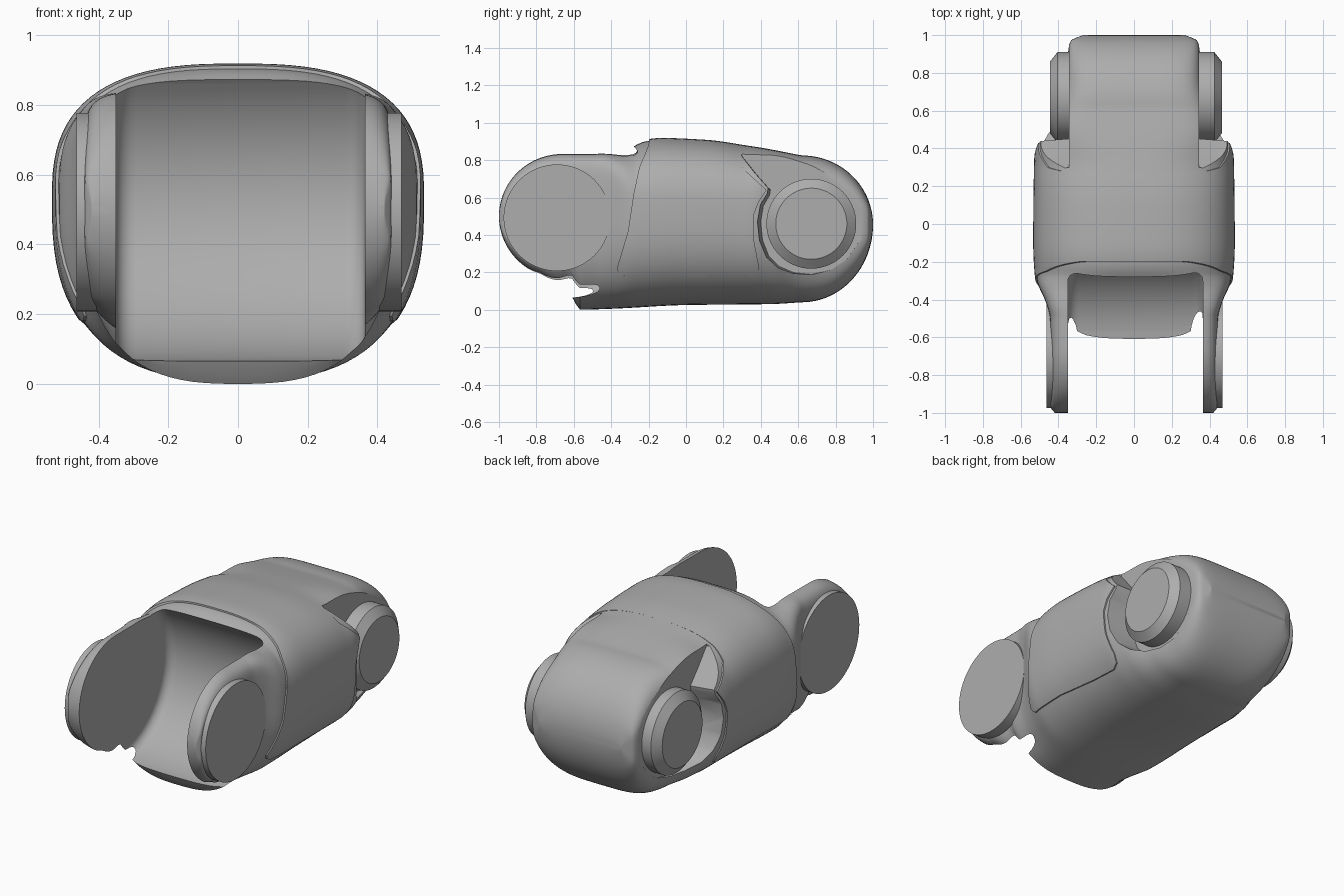
import bpy, bmesh
from math import cos, sin, pi, sqrt, copysign

cube = bpy.data.objects.get("Cube")
if cube:
    bpy.data.objects.remove(cube, do_unlink=True)

grey = bpy.data.materials.new("plain_grey")
grey.use_nodes = True
colour = (0.42, 0.42, 0.42, 1)
grey.diffuse_color = colour
grey.node_tree.nodes["Principled BSDF"].inputs["Base Color"].default_value = colour


def curve(points, y):
    """Monotone smooth interpolation through (y, value) points."""
    if y <= points[0][0]:
        return points[0][1]
    if y >= points[-1][0]:
        return points[-1][1]
    steps = [(b[1] - a[1]) / (b[0] - a[0]) for a, b in zip(points, points[1:])]

    def slope(i):
        if i == 0 or i == len(steps):
            return steps[min(i, len(steps) - 1)]
        a, b = steps[i - 1], steps[i]
        return 2 * a * b / (a + b) if a * b > 0 else 0

    i = max(k for k in range(len(steps)) if points[k][0] <= y)
    (ya, va), (yb, vb) = points[i], points[i + 1]
    h = yb - ya
    t = (y - ya) / h
    s = t * t * (3 - 2 * t)
    return (va + (vb - va) * s + h * slope(i) * t * (1 - t) ** 2
            - h * slope(i + 1) * t * t * (1 - t))


# Shape of the housing along its length
TOP = [(-.66, .84), (-.36, .84), (-.22, .9), (-.13, .91), (.1, .905), (.38, .87), (.62, .825)]
BOTTOM = [(-.78, .18), (-.68, .105), (-.6, .06), (-.575, .0), (-.4, .005),
          (0, .025), (.45, .03), (.62, .04)]
WIDTH = [(-1, .42), (-.97, .44), (-.5, .445), (-.42, .465), (-.29, .515), (-.1, .525),
         (.34, .52), (.46, .495), (.6, .42), (.75, .37), (.92, .35), (.97, .335), (1, .27)]
MIDDLE = [(-.66, .5), (-.2, .53), (.2, .53), (.62, .455)]
UPPER_POWER = [(-.45, 8), (-.25, 2.7), (.3, 2.7), (.6, 5)]
LOWER_POWER = [(-.85, 8), (-.6, 2.8), (.4, 2.7), (.8, 4)]


def arc(y, centre, radius, height):
    return height * sqrt(max(0, 1 - ((y - centre) / radius) ** 2))


def top(y):
    if y < -.66:
        return .5 + arc(y, -.66, .34, .34)
    if y > .62:
        return .455 + arc(y, .62, .38, .37)
    return curve(TOP, y)


def bottom(y):
    if y < -.78:
        return .5 - arc(y, -.66, .34, .34)
    if y > .62:
        return .455 - arc(y, .62, .38, .415)
    return curve(BOTTOM, y)


def finish(name, bm):
    bmesh.ops.recalc_face_normals(bm, faces=bm.faces)
    mesh = bpy.data.meshes.new(name)
    bm.to_mesh(mesh)
    bm.free()
    obj = bpy.data.objects.new(name, mesh)
    bpy.context.collection.objects.link(obj)
    mesh.materials.append(grey)
    return obj


def skin(name, rings):
    """Closed solid through a list of matching rings of points."""
    bm = bmesh.new()
    loops = [[bm.verts.new(p) for p in ring] for ring in rings]
    for a, b in zip(loops, loops[1:]):
        for i in range(len(a)):
            j = (i + 1) % len(a)
            bm.faces.new((a[i], a[j], b[j], b[i]))
    bm.faces.new(loops[0])
    bm.faces.new(loops[-1])
    return finish(name, bm)


def housing(name, grow=0):
    rings, count, around = [], 120, 88
    for k in range(1, count):
        y = -cos(pi * k / count)
        middle, ring = curve(MIDDLE, y), []
        raised = curve([(-.1, grow), (.28, 0)], y)
        for i in range(around):
            a = 2 * pi * (i + .5) / around
            c, s = cos(a), sin(a)
            power = curve(UPPER_POWER if s > 0 else LOWER_POWER, y)
            half = top(y) + raised - middle if s > 0 else middle - bottom(y)
            ring.append(((curve(WIDTH, y) + grow) * copysign(abs(c) ** (2 / power), c), y,
                         middle + half * copysign(abs(s) ** (2 / power), s)))
        rings.append(ring)
    return skin(name, rings)


def prism(name, outline, x_from, x_to, scales=(1, 1), centre=(0, 0)):
    return skin(name, [[(x, centre[0] + (y - centre[0]) * f, centre[1] + (z - centre[1]) * f)
                        for y, z in outline] for x, f in zip((x_from, x_to), scales)])


def drum(name, centre, profile, sides=96):
    """Turned part on a sideways axis; the profile holds (x, radius) pairs."""
    return skin(name, [[(x, centre[0] + r * cos(2 * pi * i / sides),
                         centre[1] + r * sin(2 * pi * i / sides)) for i in range(sides)]
                       for x, r in profile])


def carve(obj, cutters, operation="DIFFERENCE"):
    for cutter in cutters:
        mod = obj.modifiers.new("carve", "BOOLEAN")
        mod.operation, mod.object, mod.solver = operation, cutter, "EXACT"
    graph = bpy.context.evaluated_depsgraph_get()
    mesh = bpy.data.meshes.new_from_object(obj.evaluated_get(graph))
    obj.modifiers.clear()
    obj.data = mesh


# Cutter for the fork opening, with rounded inner corners
profile = []
for side in (-1, 1):
    corner = [(.007 + side * (.3 + .057 * sin(a * pi / 12)), .43 + .05 * cos(a * pi / 12))
              for a in range(7)]
    profile += corner[::-1] if side < 0 else corner
fork_cutter = drum("fork_cutter", (-.63, .545), profile)

# Cutters for the recesses around the rear hubs
HUB = (.67, .46)
recess = [(.28, .84), (.36, .74), (.44, .65), (.435, .62), (.40, .56), (.385, .47), (.395, .37),
          (.43, .28), (.49, .22), (.57, .185), (.67, .175), (.78, .2), (.87, .26), (.94, .36),
          (1.1, .46), (1.1, 1), (.28, 1)]
recess_cutters = [prism("recess_cutter", recess, s * .345, s * .6, (.95, 1.04), HUB)
                  for s in (-1, 1)]
cutters = [fork_cutter] + recess_cutters

# Main housing with fork arms and narrow rear end
body = housing("main_housing")
carve(body, cutters)

# Slightly raised cover over the middle
outline = [(-.19, 1), (-.2, .88), (-.25, .76), (-.28, .62), (-.31, .42), (-.37, .22), (-.36, .195),
           (-.33, .18), (-.1, .185), (.15, .17), (.34, .165), (.38, .185), (.39, .23), (.365, .36),
           (.36, .5), (.385, .57), (.43, .64), (.3, .76), (.28, .82), (.28, 1)]
cover_cutter = prism("cover_cutter", outline, -.7, .7)
cover = housing("raised_cover", .009)
carve(cover, [cover_cutter], "INTERSECT")
carve(cover, cutters)

for cutter in cutters + [cover_cutter]:
    bpy.data.objects.remove(cutter, do_unlink=True)

# Fork discs and rear hubs
parts = [body, cover]
for s, side in ((1, "left"), (-1, "right")):
    parts.append(drum(side + "_fork_disc", (-.69, .492),
                      [(.003 + s * .4, .285), (.003 + s * .466, .285)]))
    parts.append(drum(side + "_rear_hub", HUB,
                      [(.01 + s * .3, .24), (.01 + s * .415, .24), (.01 + s * .455, .19)]))

bpy.ops.object.select_all(action="DESELECT")
for part in parts:
    part.select_set(True)
bpy.context.view_layer.objects.active = body
bpy.ops.object.shade_smooth_by_angle(angle=pi / 6)
